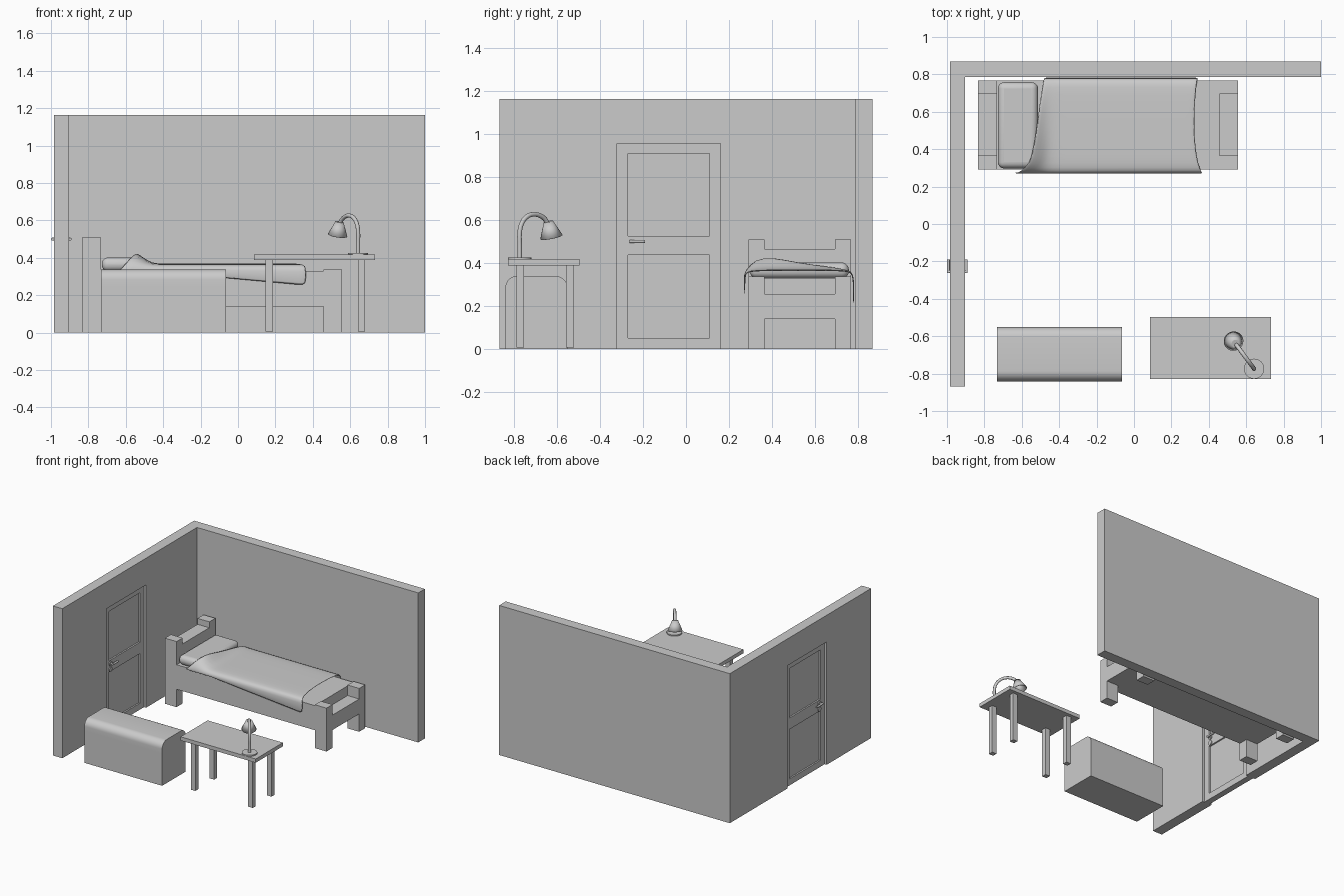
import bpy, bmesh, math
from mathutils import Vector

if "Cube" in bpy.data.objects:
    bpy.data.objects.remove(bpy.data.objects["Cube"])


def mesh_obj(name, bm):
    bmesh.ops.recalc_face_normals(bm, faces=bm.faces)
    me = bpy.data.meshes.new(name)
    bm.to_mesh(me)
    bm.free()
    ob = bpy.data.objects.new(name, me)
    bpy.context.collection.objects.link(ob)
    return ob


def box(name, x, y, z):
    bm = bmesh.new()
    bmesh.ops.create_cube(bm, size=1)
    for v in bm.verts:
        v.co = [(a + b) / 2 + c * (b - a) for (a, b), c in zip((x, y, z), v.co)]
    return mesh_obj(name, bm)


def extrude_yz(name, pts, x0, x1):
    bm = bmesh.new()
    f = bm.faces.new([bm.verts.new((x0, y, z)) for y, z in pts])
    r = bmesh.ops.extrude_face_region(bm, geom=[f])
    for v in r['geom']:
        if isinstance(v, bmesh.types.BMVert):
            v.co.x = x1
    return mesh_obj(name, bm)


def smooth(ob, deg=35):
    bpy.ops.object.select_all(action='DESELECT')
    ob.select_set(True)
    bpy.context.view_layer.objects.active = ob
    bpy.ops.object.shade_smooth_by_angle(angle=math.radians(deg))


def cyl(name, a, b, r, r2=None, caps=True):
    a, b = Vector(a), Vector(b)
    bm = bmesh.new()
    bmesh.ops.create_cone(bm, cap_ends=caps, segments=24, radius1=r,
                          radius2=r if r2 is None else r2, depth=(b - a).length)
    ob = mesh_obj(name, bm)
    ob.rotation_euler = (b - a).to_track_quat('Z', 'Y').to_euler()
    ob.location = (a + b) / 2
    smooth(ob)
    return ob


# Walls: back wall, and left wall with a doorway
H = 1.163
box('back_wall', (-.985, 1.0), (.787, .868), (0, H))
extrude_yz('left_wall', [(-.868, 0), (-.322, 0), (-.322, .955), (.16, .955),
                         (.16, 0), (.787, 0), (.787, H), (-.868, H)], -.985, -.904)

# Door leaf with recessed panels on both faces
door = box('door', (-.968, -.921), (-.322, .16), (0, .955))
for sx in ((-1.0, -.956), (-.933, -.88)):
    for sz in ((.05, .436), (.524, .909)):
        cut = box('cutter', sx, (-.271, .109), sz)
        m = door.modifiers.new('panel', 'BOOLEAN')
        m.object, m.operation, m.solver = cut, 'DIFFERENCE', 'EXACT'
        bpy.context.view_layer.objects.active = door
        bpy.ops.object.modifier_apply(modifier=m.name)
        bpy.data.objects.remove(cut)

# Door handles and lock plates, inside and outside
for s in (-1, 1):
    X = lambda d: -.9445 + s * d
    for n, z in (('handle_rose', .50), ('lock_plate', .455)):
        cyl(n, (X(.02), -.255, z), (X(.03), -.255, z), .018)
    cyl('handle_neck', (X(.025), -.255, .5), (X(.05), -.255, .5), .008)
    cyl('handle_lever', (X(.048), -.263, .5), (X(.048), -.19, .5), .0075)

# Bed frame: four posts, end boards, solid base
for end, (x, top, board) in {'head': ((-.834, -.733), .51, .464),
                             'foot': ((.457, .557), .337, .255)}.items():
    for y in ((.292, .366), (.694, .768)):
        box(end + '_post', x, y, (0, top))
    box(end + '_board', x, (.366, .694), (.139, board))
box('bed_base', (-.733, .457), (.292, .768), (.139, .33))

# Pillow
pillow = box('pillow', (-.728, -.513), (.297, .758), (.328, .402))
bv = pillow.modifiers.new('round', 'BEVEL')
bv.width, bv.segments = .034, 5
smooth(pillow, 80)

# Blanket: rows of (y, z, left x, right x, fold height) draped over the bed
rows = [(.274, .0, -.645, .367, 0), (.271, .338, -.63, .365, .0),
        (.283, .358, -.605, .36, .02), (.32, .364, -.56, .345, .055),
        (.40, .366, -.54, .33, .065), (.52, .366, -.52, .322, .048),
        (.65, .366, -.505, .326, .035), (.74, .364, -.49, .335, .02),
        (.77, .356, -.485, .34, .01), (.781, .33, -.48, .342, 0),
        (.779, .205, -.48, .342, 0)]
N = 24
bm = bmesh.new()
grid = []
for y, z, xl, xr, h in rows:
    line = []
    for i in range(N + 1):
        x = xl + (xr - xl) * i / N
        zz = min(.284 - .095 * x, .325) if z == 0 else z
        zz += h * math.exp(-((x + .55) / .055) ** 2)
        line.append(bm.verts.new((x, y, zz)))
    grid.append(line)
for a, b in zip(grid, grid[1:]):
    for i in range(N):
        bm.faces.new((a[i], a[i + 1], b[i + 1], b[i]))
blanket = mesh_obj('blanket', bm)
so = blanket.modifiers.new('thick', 'SOLIDIFY')
so.thickness, so.offset = .006, 0
blanket.modifiers.new('soft', 'SUBSURF').levels = 1
blanket.modifiers['soft'].render_levels = 1
smooth(blanket, 80)

# Chest: box body and a lid with rounded long edges
Y0, Y1, R = -.841, -.552, .055
box('chest_body', (-.733, -.064), (Y0, Y1), (0, .25))
arc = [math.pi / 2 * i / 8 for i in range(9)]
lid = [(Y0, .25), (Y1, .25)]
lid += [(Y1 - R + R * math.cos(t), .339 - R + R * math.sin(t)) for t in arc]
lid += [(Y0 + R - R * math.sin(t), .339 - R + R * math.cos(t)) for t in arc]
smooth(extrude_yz('chest_lid', lid, -.733, -.064))

# Table
box('table_top', (.086, .733), (-.829, -.496), (.388, .417))
for x in (.147, .641):
    for y in (-.79, -.559):
        box('table_leg', (x, x + .039), (y, y + .037), (.007, .39))

# Desk lamp: base, bent neck, shade
foot, head = Vector((.642, -.774, 0)), Vector((.535, -.63, 0))
out = (head - foot).normalized()
cyl('lamp_base', foot + Vector((0, 0, .417)), foot + Vector((0, 0, .426)), .054)
path = [(0, .42), (0, .48), (0, .54), (.01, .58), (.04, .614), (.08, .626),
        (.12, .619), (.15, .6), (.165, .575)]
cu = bpy.data.curves.new('lamp_neck', 'CURVE')
cu.dimensions, cu.bevel_depth, cu.bevel_resolution, cu.use_fill_caps = '3D', .011, 3, True
cu.resolution_u = 4
sp = cu.splines.new('BEZIER')
sp.bezier_points.add(len(path) - 1)
for p, (s, z) in zip(sp.bezier_points, path):
    p.co = foot + out * s + Vector((0, 0, z))
    p.handle_left_type = p.handle_right_type = 'AUTO'
bpy.context.collection.objects.link(bpy.data.objects.new('lamp_neck', cu))
top = foot + out * .166 + Vector((0, 0, .592))
bot = foot + out * .184 + Vector((0, 0, .52))
shade = cyl('lamp_shade', bot, top, .053, .022, caps=False)
so = shade.modifiers.new('thick', 'SOLIDIFY')
so.thickness = .004
cyl('shade_cap', top - (top - bot) * .08, top, .0215)
